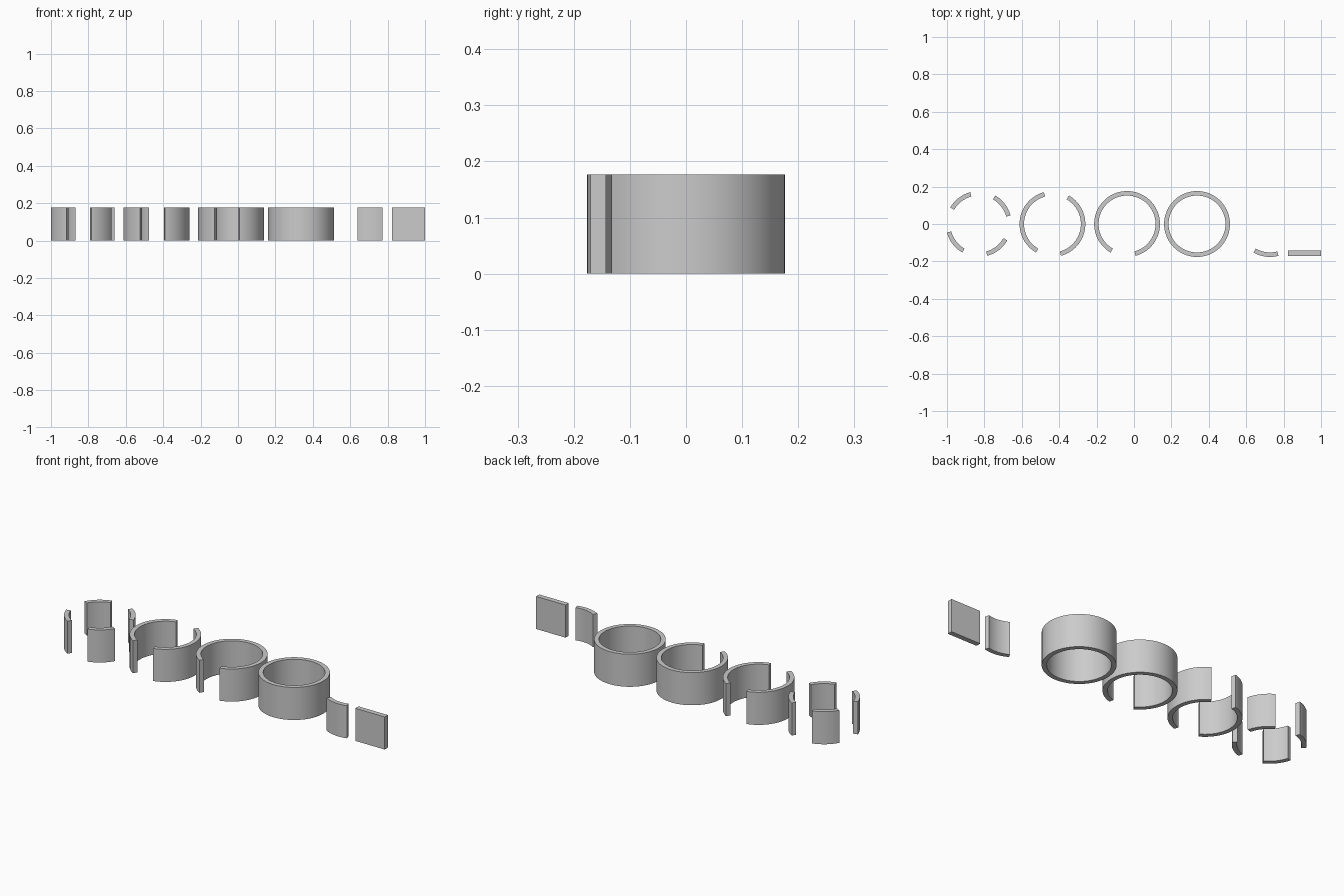
import bpy, bmesh
from math import radians, cos, sin

if "Cube" in bpy.data.objects:
    bpy.data.objects.remove(bpy.data.objects["Cube"])

R_OUT, R_IN, HEIGHT = 0.176, 0.152, 0.177
STEP = 3  # degrees per segment


def arc_wall(name, cx, start, sweep):
    """Curved wall of rectangular section; a full sweep closes into a ring."""
    closed = sweep == 360
    n = sweep // STEP
    bm = bmesh.new()
    sections = []
    for i in range(n if closed else n + 1):
        a = radians(start + i * STEP)
        sections.append([bm.verts.new((cx + r * cos(a), r * sin(a), z))
                         for r, z in ((R_IN, 0), (R_OUT, 0), (R_OUT, HEIGHT), (R_IN, HEIGHT))])
    for i in range(n):
        p, q = sections[i], sections[(i + 1) % len(sections)]
        for k in range(4):
            m = (k + 1) % 4
            bm.faces.new((p[k], p[m], q[m], q[k]))
    if not closed:
        bm.faces.new(sections[0])
        bm.faces.new(sections[-1])
    bmesh.ops.recalc_face_normals(bm, faces=bm.faces)
    mesh = bpy.data.meshes.new(name)
    bm.to_mesh(mesh)
    bm.free()
    ob = bpy.data.objects.new(name, mesh)
    bpy.context.collection.objects.link(ob)
    bpy.ops.object.select_all(action='DESELECT')
    ob.select_set(True)
    bpy.context.view_layer.objects.active = ob
    bpy.ops.object.shade_smooth_by_angle(angle=radians(30))


# Ring split into four 45 degree wall pieces
for i in range(4):
    arc_wall(f"quarter_gap_wall_{i + 1}", -0.83, 15 + 90 * i, 45)

# Ring with two opposite openings
for i in range(2):
    arc_wall(f"two_opening_wall_{i + 1}", -0.436, 105 + 180 * i, 135)

# Ring with one opening, then a closed ring
arc_wall("one_opening_wall", -0.037, 285, 315)
arc_wall("closed_ring_wall", 0.337, 0, 360)

# Single curved panel that would fill an opening
arc_wall("curved_panel", 0.727, 240, 45)

# Flat square panel
bpy.ops.mesh.primitive_cube_add(size=1, location=(0.912, -0.1565, HEIGHT / 2))
panel = bpy.context.object
panel.name = "flat_panel"
panel.scale = (0.176, 0.027, HEIGHT)
